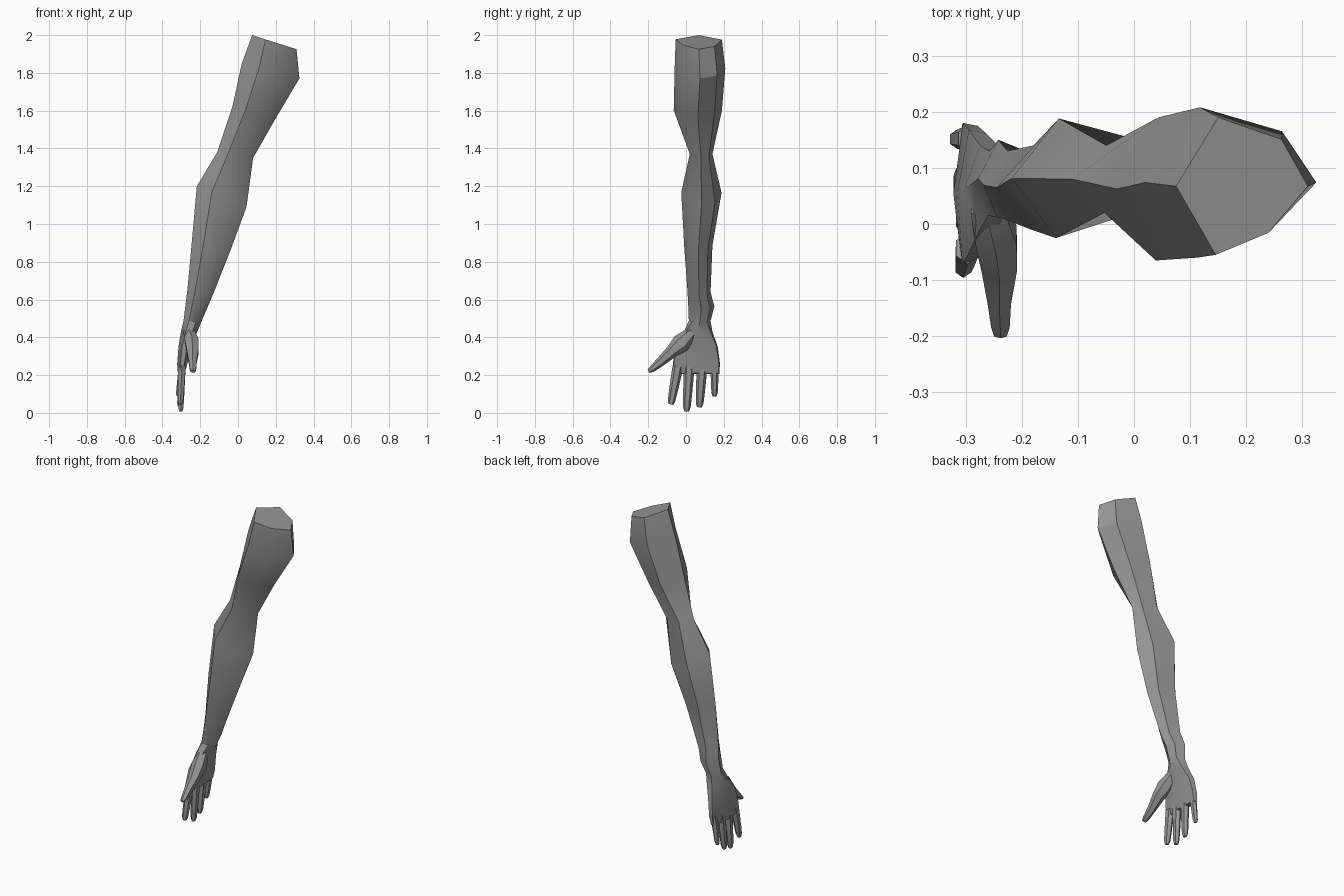
import bpy, bmesh, math
from mathutils import Vector

if "Cube" in bpy.data.objects:
    bpy.data.objects.remove(bpy.data.objects["Cube"])

skin = bpy.data.materials.new("matte_grey")
skin.diffuse_color = (0.3, 0.3, 0.3, 1)
skin.use_nodes = True
skin.node_tree.nodes["Principled BSDF"].inputs["Base Color"].default_value = skin.diffuse_color


def loft(name, rings, angle=30):
    """Skin a list of equal-sized point rings and close both ends."""
    bm = bmesh.new()
    rows = [[bm.verts.new(p) for p in ring] for ring in rings]
    n = len(rows[0])
    for a, b in zip(rows, rows[1:]):
        for i in range(n):
            j = (i + 1) % n
            bm.faces.new((a[i], a[j], b[j], b[i]))
    bm.faces.new(rows[0])
    bm.faces.new(rows[-1][::-1])
    bmesh.ops.recalc_face_normals(bm, faces=bm.faces)
    mesh = bpy.data.meshes.new(name)
    bm.to_mesh(mesh)
    bm.free()
    mesh.materials.append(skin)
    obj = bpy.data.objects.new(name, mesh)
    bpy.context.collection.objects.link(obj)
    bpy.context.view_layer.objects.active = obj
    obj.select_set(True)
    bpy.ops.object.shade_smooth_by_angle(angle=math.radians(angle))
    obj.select_set(False)
    return obj


def section(xl, zl, xr, zr, yf, yb, inset=0.16):
    """Six-sided tilted section between an outer and an inner point."""
    mid, d = (yf + yb) / 2, (yb - yf) * inset

    def at(t, y):
        return (xl + (xr - xl) * t, y, zl + (zr - zl) * t)
    return [at(0, mid), at(0.3, yf), at(0.7, yf + d),
            at(1, mid), at(0.8, yb - d), at(0.32, yb)]


def digit(name, points, sizes):
    """Tapered six-sided digit; sizes are half widths (x, across)."""
    pts = [Vector(p) for p in points]
    rings = []
    for i, (p, (sx, sy)) in enumerate(zip(pts, sizes)):
        d = (pts[min(i + 1, len(pts) - 1)] - pts[max(i - 1, 0)]).normalized()
        across = Vector((1, 0, 0)).cross(d).normalized()
        out = d.cross(across)
        rings.append([p + out * sx * math.cos(a) + across * sy * math.sin(a)
                      for a in (math.pi / 3 * k + math.pi / 6 for k in range(6))])
    return loft(name, rings, 40)


# Upper arm, elbow, forearm, wrist and palm in one skin
loft("arm_and_palm", [section(*s) for s in (
    (0.075, 2.00, 0.310, 1.925, -0.055, 0.190),
    (0.020, 1.85, 0.325, 1.770, -0.060, 0.208),
    (-0.030, 1.62, 0.200, 1.560, -0.065, 0.190),
    (-0.110, 1.38, 0.080, 1.350, 0.020, 0.140),
    (-0.218, 1.20, 0.045, 1.090, -0.025, 0.188),
    (-0.245, 0.90, -0.040, 0.860, -0.010, 0.140),
    (-0.268, 0.65, -0.135, 0.620, 0.008, 0.130),
    (-0.278, 0.57, -0.165, 0.550, 0.012, 0.150),
    (-0.288, 0.49, -0.195, 0.480, 0.015, 0.130),
    (-0.302, 0.43, -0.215, 0.430, -0.012, 0.140, 0.06),
    (-0.315, 0.35, -0.250, 0.350, -0.055, 0.168, 0.03),
    (-0.322, 0.26, -0.268, 0.260, -0.070, 0.180, 0.02),
    (-0.318, 0.205, -0.282, 0.210, -0.068, 0.176, 0.02),
)])

# Four fingers: root y, root z, tip y, tip z, x offset
for name, y0, z0, y1, z1, dx in (
        ("index_finger", -0.043, 0.245, -0.080, 0.045, 0.000),
        ("middle_finger", 0.017, 0.245, 0.003, 0.008, 0.002),
        ("ring_finger", 0.085, 0.245, 0.071, 0.030, -0.004),
        ("little_finger", 0.152, 0.255, 0.151, 0.088, -0.014)):
    w = 0.026 if name != "little_finger" else 0.021
    path = [(-0.297 + dx * t - 0.008 * t, y0 + (y1 - y0) * t, z0 + (z1 - z0) * t)
            for t in (0, 0.35, 0.65, 0.9, 1)]
    digit(name, path, [(w * f * 0.8, w * f) for f in (1.1, 1.0, 0.9, 0.78, 0.5)])

# Thumb with its fleshy base
digit("thumb",
      [(-0.262, 0.035, 0.430), (-0.245, -0.025, 0.370), (-0.240, -0.075, 0.325),
       (-0.240, -0.135, 0.270), (-0.238, -0.180, 0.232), (-0.238, -0.198, 0.220)],
      [(0.034, 0.030), (0.042, 0.050), (0.036, 0.034),
       (0.024, 0.025), (0.019, 0.017), (0.013, 0.010)])
